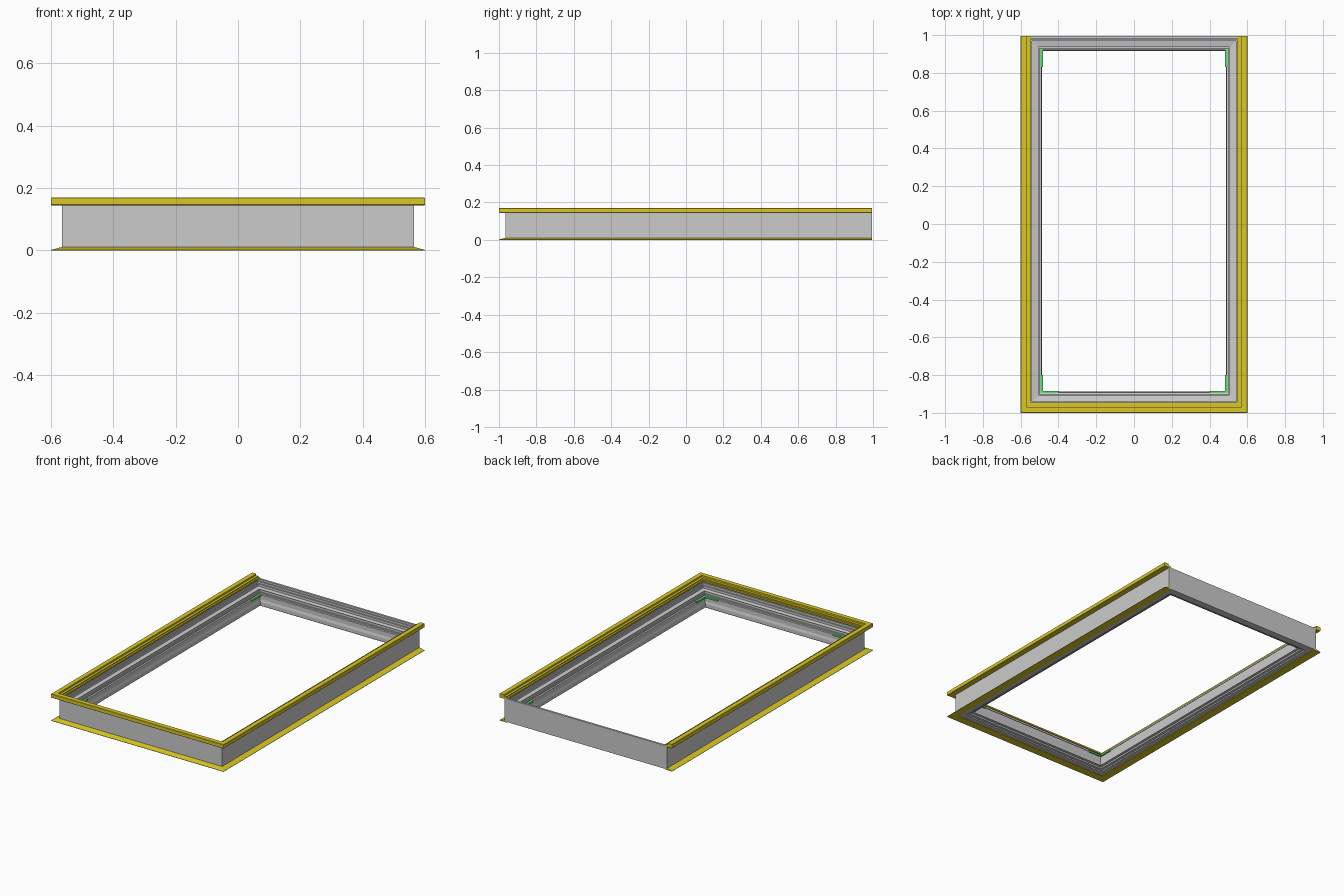
import bpy, bmesh

if "Cube" in bpy.data.objects:
    bpy.data.objects.remove(bpy.data.objects["Cube"])


def material(name, rgb):
    m = bpy.data.materials.new(name)
    m.diffuse_color = (*rgb, 1)
    m.use_nodes = True
    m.node_tree.nodes["Principled BSDF"].inputs["Base Color"].default_value = m.diffuse_color
    return m


def add_object(name, bm, mat=None):
    bmesh.ops.recalc_face_normals(bm, faces=bm.faces)
    mesh = bpy.data.meshes.new(name)
    bm.to_mesh(mesh)
    bm.free()
    if mat:
        mesh.materials.append(mat)
    ob = bpy.data.objects.new(name, mesh)
    bpy.context.collection.objects.link(ob)
    return ob


def sweep(name, profile, path_at, closed, mat=None):
    """Sweep a closed (inset, z) profile along a mitred path given by path_at(inset)."""
    bm = bmesh.new()
    columns = [[bm.verts.new((x, y, z)) for x, y in path_at(d)] for d, z in profile]
    n, k = len(columns), len(columns[0])
    for i in range(n):
        a, b = columns[i], columns[(i + 1) % n]
        for j in range(k if closed else k - 1):
            q = (j + 1) % k
            bm.faces.new((a[j], a[q], b[q], b[j]))
    if not closed:
        bm.faces.new([c[0] for c in columns])
        bm.faces.new([c[-1] for c in columns])
    return add_object(name, bm, mat)


def box(name, x0, x1, y0, y1, z0, z1, mat):
    bm = bmesh.new()
    bmesh.ops.create_cube(bm, size=1)
    for v in bm.verts:
        v.co = ((x0 + x1) / 2 + v.co.x * (x1 - x0),
                (y0 + y1) / 2 + v.co.y * (y1 - y0),
                (z0 + z1) / 2 + v.co.z * (z1 - z0))
    return add_object(name, bm, mat)


def frame_path(d):
    x, front, back = 0.565 - d, -0.965 + d, 0.995 - d
    return [(-x, front), (x, front), (x, back), (-x, back)]


def trim_path(d):
    # three-sided: open at the back
    x, front, back = 0.6 - d, -1 + d, 0.995
    return [(-x, back), (-x, front), (x, front), (x, back)]


yellow = material("yellow_trim", (0.70, 0.58, 0.02))
green = material("green_clip", (0.10, 0.75, 0.15))

# Stepped frame, one profile mitred around four sides
frame_profile = [
    (0, 0.004), (0, 0.15), (0.013, 0.15), (0.013, 0.138), (0.018, 0.138),
    (0.018, 0.125), (0.025, 0.125), (0.025, 0.11), (0.054, 0.105),
    (0.054, 0.112), (0.059, 0.112), (0.059, 0.098), (0.066, 0.098),
    (0.066, 0.09), (0.074, 0.088), (0.074, 0.06), (0.078, 0.045),
    (0.078, 0.022), (0.062, 0.022), (0.062, 0.012), (0.045, 0.012),
    (0.045, 0.004),
]
sweep("window_frame", frame_profile, frame_path, True)

# Upper trim overlapping the wall top
upper_profile = [
    (0, 0.147), (0.002, 0.145), (0.035, 0.145), (0.055, 0.145),
    (0.055, 0.154), (0.045, 0.154), (0.045, 0.16), (0.03, 0.16),
    (0.03, 0.17), (0.002, 0.17), (0, 0.168),
]
sweep("upper_trim", upper_profile, trim_path, False, yellow)

# Lower sloping flange
flange_profile = [(0, 0), (0, 0.002), (0.035, 0.011), (0.05, 0.011), (0.05, 0)]
sweep("lower_flange", flange_profile, trim_path, False, yellow)

# Corner clips on the inner ledge
for s, side in ((-1, "left"), (1, "right")):
    xs = sorted((s * 0.483, s * 0.495))
    box(f"front_{side}_clip_side", *xs, -0.893, -0.80, 0.082, 0.092, green)
    box(f"back_{side}_clip_side", *xs, 0.83, 0.923, 0.082, 0.092, green)
    xs = sorted((s * 0.40, s * 0.483))
    box(f"front_{side}_clip_front", *xs, -0.895, -0.883, 0.082, 0.092, green)
